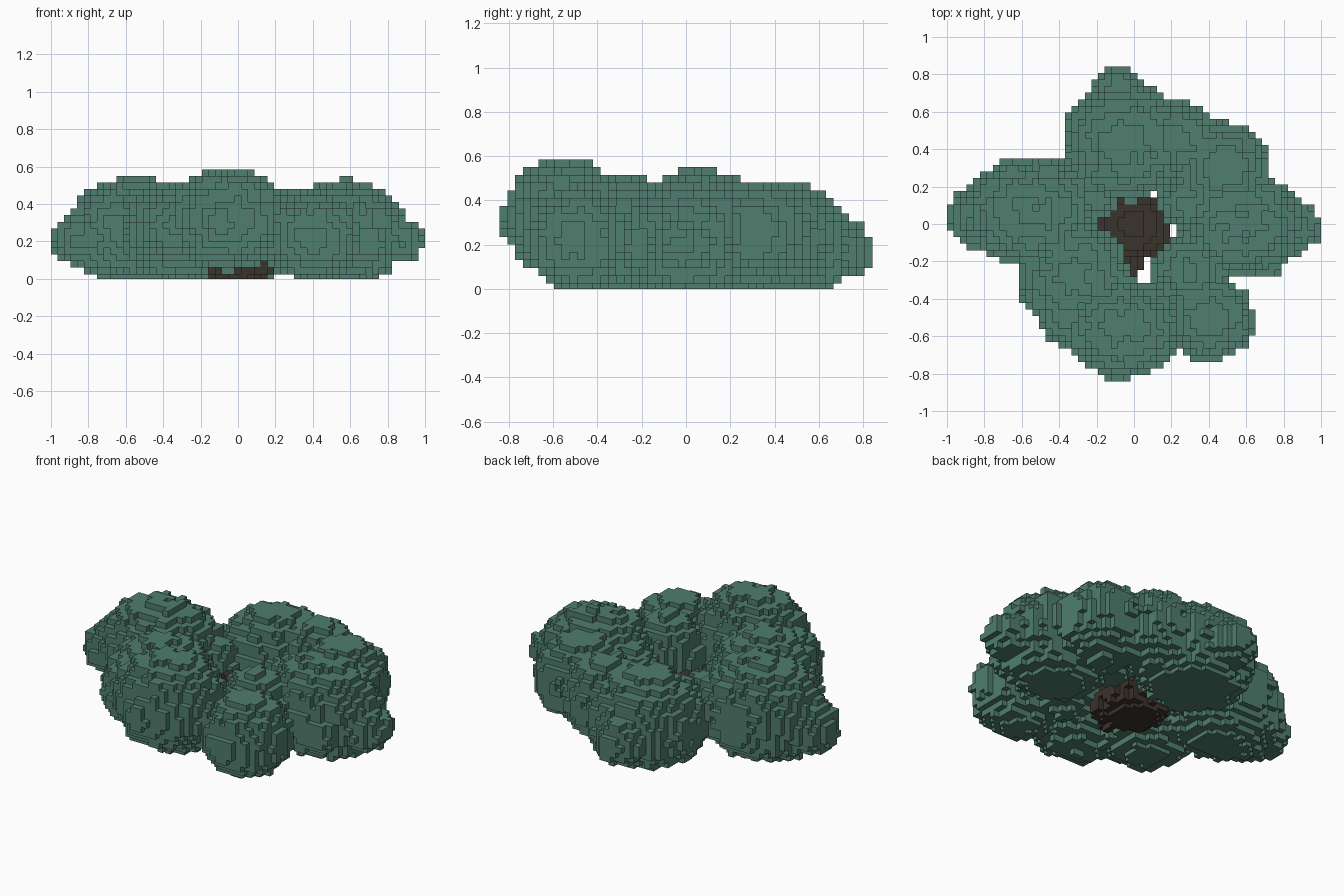
import bpy
import bmesh
from mathutils import Vector, noise

if "Cube" in bpy.data.objects:
    bpy.data.objects.remove(bpy.data.objects["Cube"])

V = 2 / 57                 # cube size
NX, NY, NZ = 57, 48, 17    # grid extents
DROP = .011                # the lowest layer is cut by the ground

# Rounded lobes: (centre, radii)
LOBES = [
    ((-.55, .07, .26), (.36, .29, .285)),   # left
    ((-.83, .04, .21), (.17, .17, .14)),    # left tip
    ((.57, .00, .24), (.34, .28, .28)),     # right
    ((.86, -.02, .20), (.14, .14, .12)),    # right tip
    ((.58, .05, .46), (.06, .07, .08)),     # right crown bump
    ((.70, -.20, .20), (.10, .10, .10)),    # right side bump
    ((.48, .30, .26), (.25, .25, .23)),     # back right
    ((-.05, .44, .20), (.33, .31, .28)),    # back
    ((.22, .44, .25), (.22, .22, .23)),     # back, right half
    ((-.08, .69, .18), (.15, .15, .14)),    # back tip
    ((-.05, -.55, .32), (.32, .26, .27)),   # front
    ((-.09, -.70, .30), (.14, .14, .14)),   # front tip
    ((-.32, -.28, .25), (.30, .29, .26)),   # front left
    ((-.33, -.48, .28), (.18, .18, .18)),   # front left, outer
    ((.40, -.50, .22), (.25, .23, .23)),    # front right
    ((.29, -.24, .25), (.20, .18, .22)),    # inner right
    ((.27, .12, .24), (.14, .14, .16)),     # inner back right
    ((-.20, .12, .24), (.10, .10, .14)),    # inner back left
]
STUMP = [
    ((.00, .00, .11), (.19, .18, .15)),     # core
    ((.00, -.17, .08), (.04, .11, .06)),    # front root
    ((.12, -.10, .08), (.07, .08, .08)),    # side root
]


def material(name, rgb):
    m = bpy.data.materials.new(name)
    m.diffuse_color = (*rgb, 1)
    m.use_nodes = True
    m.node_tree.nodes["Principled BSDF"].inputs["Base Color"].default_value = m.diffuse_color
    return m


def fill(shapes, rough):
    """Grid cells whose centre lies in any ellipsoid, with a little roughness."""
    cells = set()
    for i in range(NX):
        for j in range(NY):
            for k in range(NZ):
                p = Vector(((i + .5 - NX / 2) * V, (j + .5 - NY / 2) * V, (k + .5) * V - DROP))
                limit = 1 + rough * (noise.noise(p * 11) + noise.noise(p * 37))
                for c, r in shapes:
                    if sum(((p[a] - c[a]) / r[a]) ** 2 for a in range(3)) < limit:
                        cells.add((i, j, k))
                        break
    return cells


def cube_mesh(name, cells, mat):
    """Outer faces of the filled cells."""
    bm = bmesh.new()
    verts = {}

    def vert(key):
        if key not in verts:
            verts[key] = bm.verts.new(((key[0] - NX / 2) * V, (key[1] - NY / 2) * V,
                                       max(0, key[2] * V - DROP)))
        return verts[key]

    for cell in sorted(cells):
        for axis in range(3):
            for side in (0, 1):
                near = list(cell)
                near[axis] += 2 * side - 1
                if tuple(near) in cells:
                    continue
                u, w = (axis + 1) % 3, (axis + 2) % 3
                ring = []
                for du, dw in ((0, 0), (1, 0), (1, 1), (0, 1)):
                    key = list(cell)
                    key[axis] += side
                    key[u] += du
                    key[w] += dw
                    ring.append(vert(tuple(key)))
                bm.faces.new(ring if side else ring[::-1])
    me = bpy.data.meshes.new(name)
    bm.to_mesh(me)
    bm.free()
    me.materials.append(mat)
    ob = bpy.data.objects.new(name, me)
    bpy.context.collection.objects.link(ob)


# Leafy lobes, and the woody stump in the gap between them
leaves = fill(LOBES, .14)
cube_mesh("bush_foliage", leaves, material("leaf green", (.080, .205, .158)))
cube_mesh("bush_stump", fill(STUMP, .1) - leaves, material("dark bark", (.044, .033, .025)))
